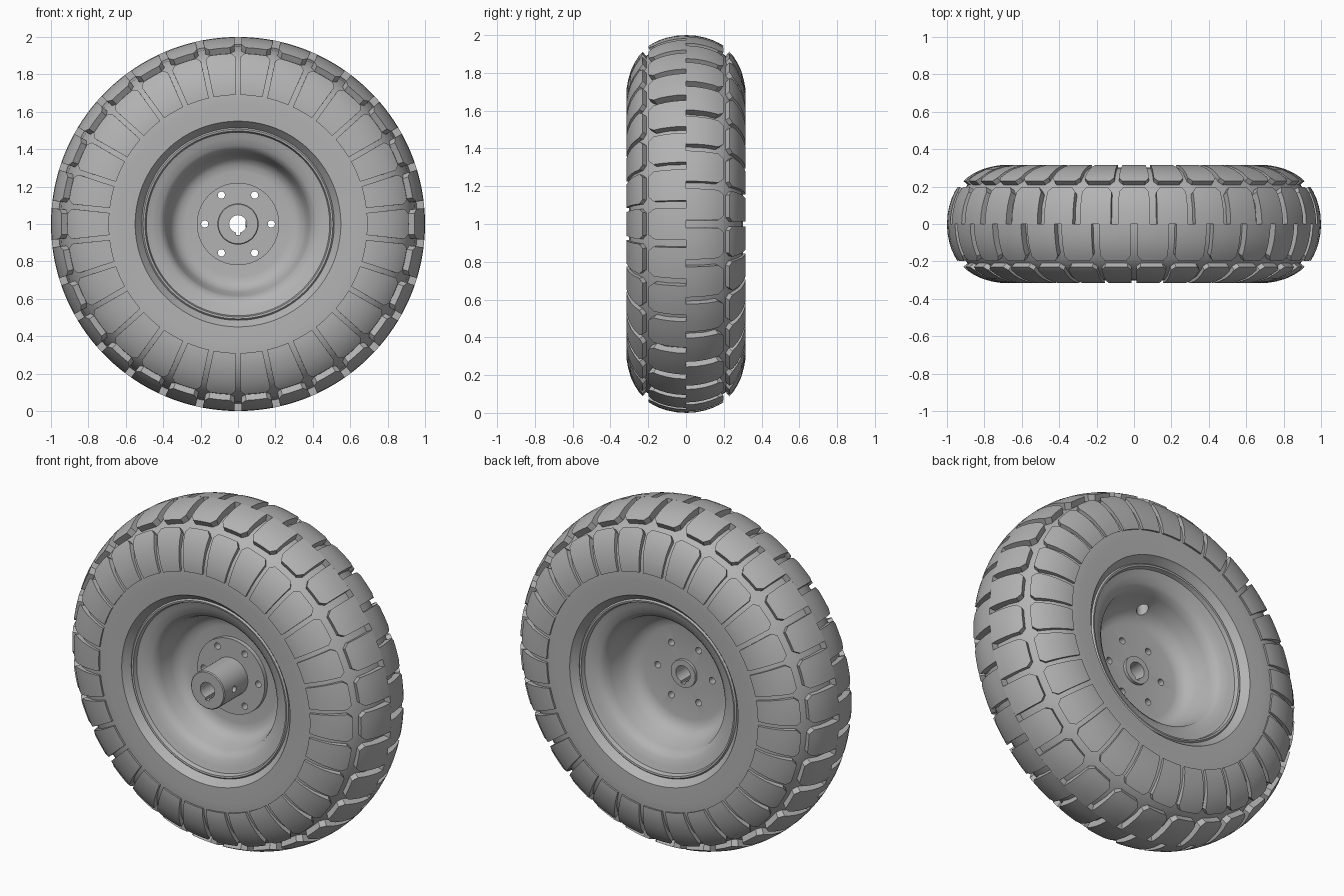
import bpy
import bmesh
from math import cos, sin, pi, radians
from mathutils import Matrix, Vector

if "Cube" in bpy.data.objects:
    bpy.data.objects.remove(bpy.data.objects["Cube"])

BLOCKS = 30
PITCH = 2 * pi / BLOCKS
HUB_Z = 1.0

grey = bpy.data.materials.new("plain_grey")
grey.use_nodes = True
grey.diffuse_color = (0.45, 0.45, 0.45, 1)
grey.node_tree.nodes["Principled BSDF"].inputs["Base Color"].default_value = (0.45, 0.45, 0.45, 1)


def polar(r, y, angle):
    return Vector((r * cos(angle), y, HUB_Z + r * sin(angle)))


def finish(name, bm):
    bmesh.ops.remove_doubles(bm, verts=bm.verts, dist=0.0001)
    bmesh.ops.recalc_face_normals(bm, faces=bm.faces)
    mesh = bpy.data.meshes.new(name)
    bm.to_mesh(mesh)
    bm.free()
    mesh.materials.append(grey)
    obj = bpy.data.objects.new(name, mesh)
    bpy.context.collection.objects.link(obj)
    return obj


def activate(obj):
    bpy.ops.object.select_all(action="DESELECT")
    obj.select_set(True)
    bpy.context.view_layer.objects.active = obj


def smooth(obj):
    activate(obj)
    bpy.ops.object.shade_smooth_by_angle(angle=radians(32))


def lathe(name, profile, segments=120):
    """Revolve a closed (y, r) outline around the axle."""
    bm = bmesh.new()
    rings = [[bm.verts.new(polar(r, y, 2 * pi * i / segments)) for y, r in profile]
             for i in range(segments)]
    n = len(profile)
    for i in range(segments):
        a, b = rings[i], rings[(i + 1) % segments]
        for j in range(n):
            k = (j + 1) % n
            if profile[j][1] + profile[k][1] > 0:
                bm.faces.new((a[j], a[k], b[k], b[j]))
    bmesh.ops.dissolve_degenerate(bm, edges=bm.edges, dist=0.00001)
    return finish(name, bm)


def mirrored(half):
    """Complete an outline running from the +y side with its -y half."""
    return half + [(-y, r) for y, r in reversed(half) if y != 0]


def cut(obj, cutters):
    """Subtract cylinders or boxes from a part."""
    for cutter in cutters:
        mod = obj.modifiers.new("hole", "BOOLEAN")
        mod.operation = "DIFFERENCE"
        mod.solver = "EXACT"
        mod.object = cutter
        activate(obj)
        bpy.ops.object.modifier_apply(modifier=mod.name)
        bpy.data.objects.remove(cutter)


def rod(radius, depth, location, axis):
    bm = bmesh.new()
    turn = {"x": Matrix.Rotation(pi / 2, 4, "Y"), "y": Matrix.Rotation(pi / 2, 4, "X"),
            "z": Matrix()}[axis]
    bmesh.ops.create_cone(bm, cap_ends=True, segments=32, radius1=radius, radius2=radius,
                          depth=depth, matrix=Matrix.Translation(location) @ turn)
    obj = finish("cutter", bm)
    obj.hide_render = True
    return obj


def box(size, location):
    bm = bmesh.new()
    bmesh.ops.create_cube(bm, size=1, matrix=Matrix.Translation(location) @ Matrix.Diagonal((*size, 1)))
    obj = finish("cutter", bm)
    obj.hide_render = True
    return obj


def blocks(name, profile, side, gap, chamfer, chamfered_row, depths):
    """Ring of raised pads following a (y, r) profile, with a chamfered end."""
    bm = bmesh.new()
    columns = 4
    shift = 0 if side < 0 else PITCH / 2
    for b in range(BLOCKS):
        grid, inward = [], {}
        for row, (y, r) in enumerate(profile):
            trim = chamfer if row == chamfered_row else 0
            half = PITCH / 2 - (gap / 2 + trim) / r
            line = []
            for c in range(columns + 1):
                angle = b * PITCH + shift + half * (2 * c / columns - 1)
                v = bm.verts.new(polar(r, side * y, angle))
                share = row / (len(profile) - 1)
                depth = depths[0] + (depths[1] - depths[0]) * share
                core = polar(0.72, side * y * 0.3, angle)
                inward[v] = (core - v.co).normalized() * depth
                line.append(v)
            grid.append(line)
        faces = [bm.faces.new((p[c], p[c + 1], q[c + 1], q[c]))
                 for p, q in zip(grid, grid[1:]) for c in range(columns)]
        # side walls drop into the carcass
        rim_edges = [e for f in faces for e in f.edges if len(e.link_faces) == 1]
        low = {v: bm.verts.new(v.co + inward[v]) for e in rim_edges for v in e.verts}
        for e in rim_edges:
            p, q = e.verts
            bm.faces.new((p, q, low[q], low[p]))
    smooth(finish(name, bm))


# Tyre carcass: groove floor, plain sidewall and bead
carcass = [(0.22, 0.49), (0.262, 0.515), (0.288, 0.542), (0.3, 0.55), (0.303, 0.64),
           (0.302, 0.69), (0.296, 0.74), (0.277, 0.80), (0.238, 0.862), (0.19, 0.908),
           (0.1, 0.948), (0, 0.96)]
smooth(lathe("tyre_carcass", mirrored(carcass)))

# Tread: two crown rows staggered by half a pitch, and matching shoulder pads
crown = [(0, 1.0), (0.05, 0.997), (0.1, 0.987), (0.14, 0.974), (0.172, 0.959), (0.198, 0.944)]
shoulder = [(0.229, 0.912), (0.247, 0.893), (0.272, 0.855), (0.293, 0.81), (0.307, 0.76),
            (0.314, 0.72), (0.315, 0.69)]
for side, label in ((-1, "front"), (1, "back")):
    blocks(label + "_crown_blocks", crown, side, 0.04, 0.022, len(crown) - 1, (0.055, 0.06))
    blocks(label + "_shoulder_blocks", shoulder, side, 0.026, 0.022, 0, (0.06, 0.03))

# Rim: dished on both sides around a central plate
front_dish = [(-0.04, 0), (-0.04, 0.28), (-0.046, 0.315), (-0.065, 0.345), (-0.1, 0.365),
              (-0.17, 0.383), (-0.2, 0.395), (-0.222, 0.42), (-0.235, 0.46), (-0.245, 0.49),
              (-0.268, 0.497), (-0.27, 0.507), (-0.26, 0.516)]
back_dish = [(0.26, 0.516), (0.27, 0.507), (0.268, 0.497), (0.245, 0.49), (0.235, 0.46),
             (0.222, 0.42), (0.2, 0.395), (0.16, 0.383), (0.08, 0.36), (0.04, 0.335),
             (0.018, 0.305), (0.01, 0.27), (0.01, 0)]
rim = lathe("rim", front_dish + back_dish)

# Hub: bolted flange, long front boss and short rear collar
hub = lathe("hub", [(-0.285, 0), (-0.285, 0.105), (-0.28, 0.11), (-0.065, 0.11), (-0.065, 0.22),
                    (-0.03, 0.22), (-0.03, 0.08), (0.028, 0.08), (0.028, 0)], 64)


def bolt_holes():
    return [rod(0.019, 0.4, polar(0.178, 0, i * pi / 3), "y") for i in range(6)]


cut(rim, bolt_holes() + [rod(0.075, 0.4, (0, 0, HUB_Z), "y"),
                         rod(0.032, 0.24, (0, 0.07, HUB_Z + 0.37), "z")])
# Axle bore with keyway, and two set-screw holes
cut(hub, bolt_holes() + [rod(0.047, 0.9, (0, 0, HUB_Z), "y"),
                         box((0.024, 0.9, 0.05), (0, 0, HUB_Z - 0.035)),
                         rod(0.018, 0.1, (0.09, -0.19, HUB_Z), "x")])
smooth(rim)
smooth(hub)
